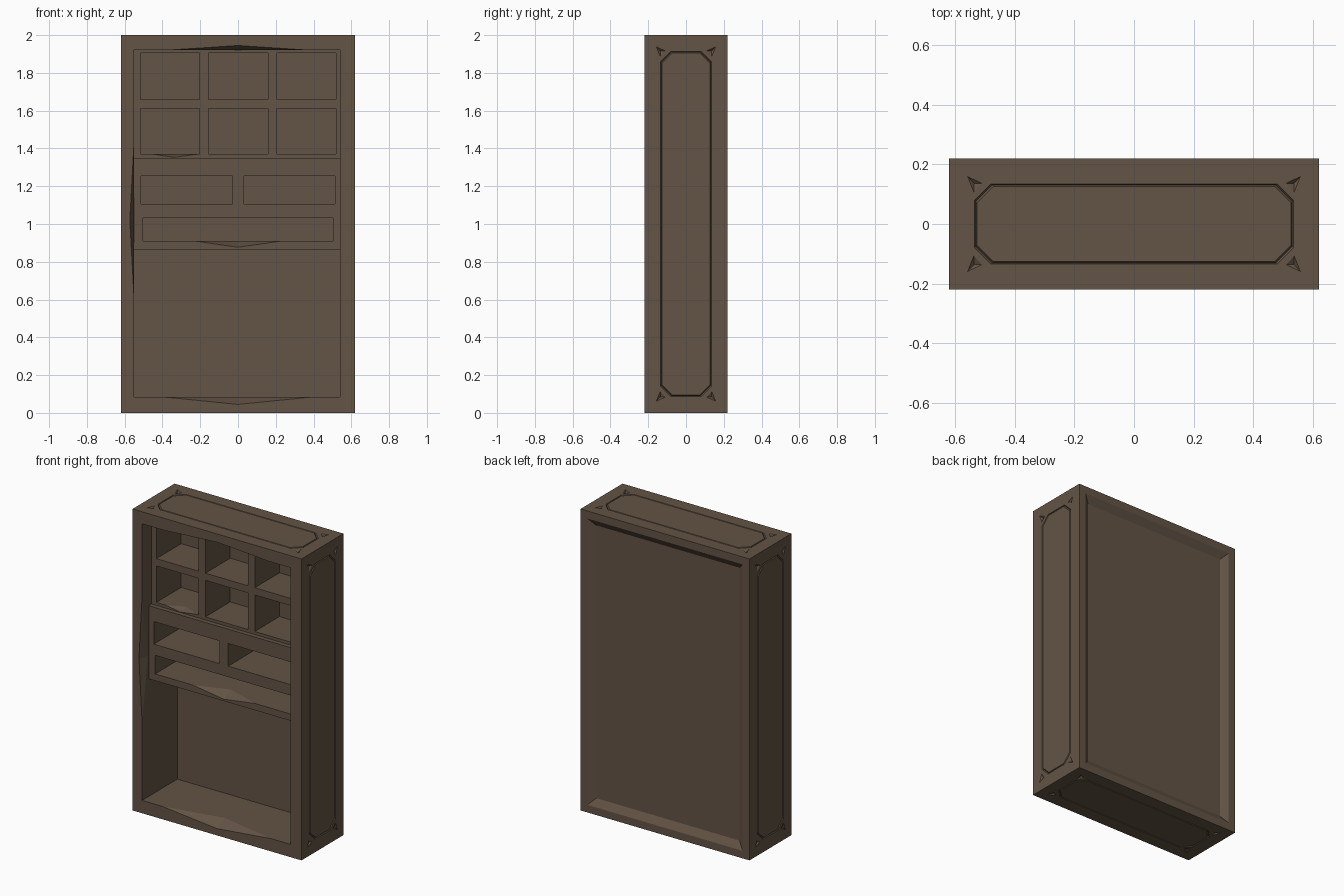
import bpy, bmesh
from itertools import combinations
from mathutils import Vector as V

if "Cube" in bpy.data.objects:
    bpy.data.objects.remove(bpy.data.objects["Cube"])

wood = bpy.data.materials.new("dark brown wood")
wood.diffuse_color = (0.125, 0.088, 0.060, 1)
wood.use_nodes = True
wood.node_tree.nodes["Principled BSDF"].inputs["Base Color"].default_value = wood.diffuse_color


def finish(bm, name):
    bmesh.ops.recalc_face_normals(bm, faces=bm.faces)
    me = bpy.data.meshes.new(name)
    bm.to_mesh(me)
    bm.free()
    me.materials.append(wood)
    ob = bpy.data.objects.new(name, me)
    bpy.context.collection.objects.link(ob)
    return ob


def add_box(bm, lo, hi):
    lo, hi = V(lo), V(hi)
    vs = bmesh.ops.create_cube(bm, size=1)["verts"]
    for v in vs:
        v.co = V([(lo[i] + hi[i]) / 2 + v.co[i] * (hi[i] - lo[i]) for i in range(3)])
    return vs


def boxes(name, items):
    bm = bmesh.new()
    for lo, hi in items:
        add_box(bm, lo, hi)
    return finish(bm, name)


def add_tetra(bm, pts):
    vs = [bm.verts.new(p) for p in pts]
    for tri in combinations(vs, 3):
        bm.faces.new(tri)


def cut(ob, cutter):
    cutter.hide_render = True
    m = ob.modifiers.new("cut", "BOOLEAN")
    m.operation, m.solver, m.object = "DIFFERENCE", "EXACT", cutter
    bpy.context.view_layer.update()
    dg = bpy.context.evaluated_depsgraph_get()
    me = bpy.data.meshes.new_from_object(ob.evaluated_get(dg))
    ob.modifiers.clear()
    ob.data = me
    bpy.data.objects.remove(cutter)


def chips(items):
    # Shallow worn wedges: edge ends A and B, peak on the front, depth into the opening
    bm = bmesh.new()
    for a, b, peak, depth in items:
        a, b, c = V(a), V(b), V(peak)
        d = (a + b) / 2 + V((0, depth, 0))
        e = (c - d) * 0.2
        add_tetra(bm, (a, b, c + e, d - e))
    return finish(bm, "chip_cutter")


def groove_panel(centre, u, v, n, hu, hv):
    # Eight-sided groove with a carved triangle in every corner
    centre, u, v, n = V(centre), V(u), V(v), V(n)
    P = lambda a, b, h: centre + u * a + v * b + n * h
    bm = bmesh.new()
    loops = []
    for off, h in ((0.006, 0.004), (-0.006, 0.004), (0, -0.008)):
        a, b, k = hu - 0.09 + off, hv - 0.09 + off, 0.055
        pts = [(a, b - k), (a - k, b), (k - a, b), (-a, b - k),
               (-a, k - b), (k - a, -b), (a - k, -b), (a, k - b)]
        loops.append([bm.verts.new(P(x, y, h)) for x, y in pts])
    for i in range(3):
        p, q = loops[i], loops[(i + 1) % 3]
        for j in range(8):
            bm.faces.new((p[j], p[(j + 1) % 8], q[(j + 1) % 8], q[j]))
    for su in (-1, 1):
        for sv in (-1, 1):
            tri = [(0.055, 0.053), (0.118, 0.083), (0.083, 0.122)]
            pts = [P(su * (hu - x), sv * (hv - y), 0.004) for x, y in tri]
            mid = P(su * (hu - 0.085), sv * (hv - 0.085), -0.012)
            add_tetra(bm, pts + [mid])
    return finish(bm, "groove_cutter")


# Outer case with front opening
F, B = -0.22, 0.22
L, R, LOW, TOP = -0.55, 0.54, 0.085, 1.92
case = boxes("cabinet_case", [((-0.62, F, 0), (0.62, B, 2))])
cut(case, boxes("opening_cutter", [((L, -0.4, LOW), (R, 0.15, TOP))]))

# Recessed back panel with sloped border
bm = bmesh.new()
for v in add_box(bm, (-0.57, 0.19, 0.05), (0.57, 0.25, 1.95)):
    inset = 0.045 if v.co.y < 0.2 else -0.045
    v.co.x -= inset * (1 if v.co.x > 0 else -1)
    v.co.z -= inset * (1 if v.co.z > 1 else -1)
cut(case, finish(bm, "back_cutter"))

# Carved grooves on sides, top and bottom
for s in (-1, 1):
    cut(case, groove_panel((s * 0.62, 0, 1), (0, 1, 0), (0, 0, 1), (s, 0, 0), 0.22, 1.0))
    cut(case, groove_panel((0, 0, 1 + s), (1, 0, 0), (0, 1, 0), (0, 0, s), 0.62, 0.22))

# Worn edges of the front frame
cut(case, chips([
    ((-0.38, F, TOP), (0.38, F, TOP), (0, F, 1.945), 0.08),
    ((-0.40, F, LOW), (0.40, F, LOW), (0, F, 0.045), 0.08),
    ((L, F, 0.60), (L, F, 1.44), (-0.573, F, 1.02), 0.06),
]))

# Pigeonhole grid: two rows of three
G, E = -0.12, 0.008
grid = boxes("pigeonhole_grid", [((L - E, G, 1.345), (R + E, 0.16, TOP + E))])
cut(grid, boxes("hole_cutter", [((x0, -0.4, z0), (x1, 0.14, z1))
    for x0, x1 in ((-0.515, -0.205), (-0.155, 0.158), (0.207, 0.52))
    for z0, z1 in ((1.37, 1.612), (1.66, 1.905))]))
cut(grid, chips([((-0.45, G, 1.37), (-0.215, G, 1.37), (-0.34, G, 1.353), 0.05)]))

# Slot block: two short slots above one long slot
S = -0.15
block = boxes("slot_block", [((L - E, S, 0.865), (R + E, 0.16, 1.35))])
cut(block, boxes("slot_cutter", [
    ((-0.513, -0.4, 1.105), (-0.03, 0.13, 1.255)),
    ((0.033, -0.4, 1.105), (0.513, 0.13, 1.255)),
    ((-0.503, -0.4, 0.91), (0.503, 0.13, 1.033))]))
cut(block, chips([((-0.23, S, 0.91), (0.23, S, 0.91), (0, S, 0.877), 0.08)]))
